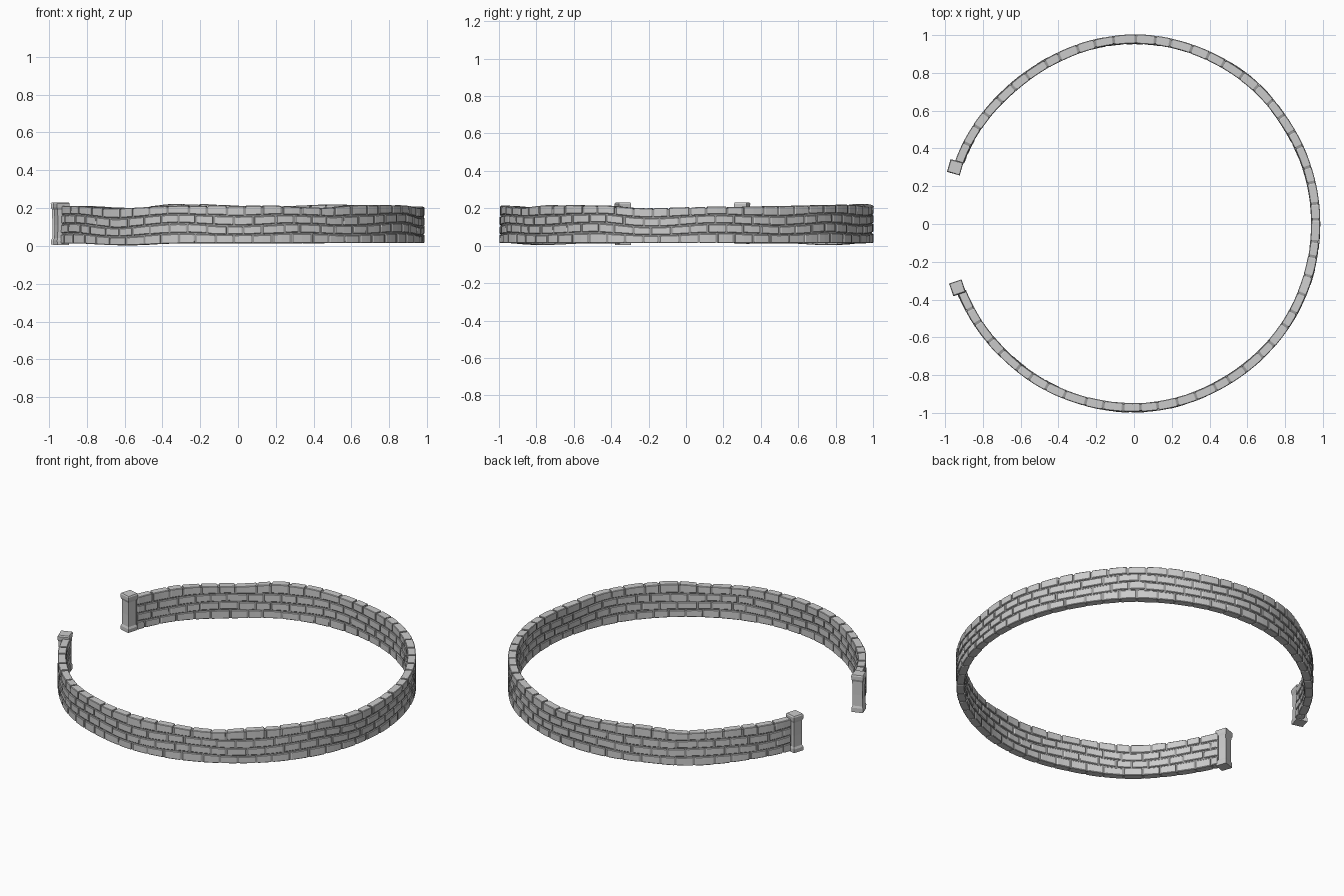
import bpy, bmesh, math, random
from mathutils import Vector

if "Cube" in bpy.data.objects:
    bpy.data.objects.remove(bpy.data.objects["Cube"])

random.seed(4)
START, END = -159.0, 160.8      # wall arc in degrees, gap faces -x
HALF = 0.0235                   # half of the wall thickness
ROWS, COUNT = 4, 54

# wall outline as (degrees, value) keys
RADIUS = [(-180, .982), (-159, .980), (-130, .974), (-90, .973), (-55, .963), (-34, .964),
          (0, .962), (32, .963), (52, .972), (90, .978), (128, .966), (161, .980), (180, .982)]
TOP = [(-180, .205), (-155, .212), (-131, .200), (-108, .212), (-80, .212), (-64, .202),
       (-48, .217), (-28, .215), (-13, .200), (8, .208), (35, .213), (60, .219), (80, .210),
       (108, .222), (126, .200), (145, .210), (161, .208), (180, .205)]
BOTTOM = [(-180, .012), (-150, .013), (-128, .004), (-105, .014), (0, .015), (90, .014),
          (108, .013), (127, .003), (148, .013), (180, .012)]


def lookup(keys, a):
    for (a0, v0), (a1, v1) in zip(keys, keys[1:]):
        if a <= a1:
            t = (a - a0) / (a1 - a0)
            return v0 + (v1 - v0) * (0.5 - 0.5 * math.cos(math.pi * t))
    return keys[-1][1]


def wall_point(a, d, h):
    """angle, offset across the wall, height fraction -> position"""
    low, high = lookup(BOTTOM, a), lookup(TOP, a)
    wave = 0.035 * math.sin(math.radians(a * 9)) * math.sin(math.pi * h)
    r = lookup(RADIUS, a) + d + 0.003 * math.sin(math.radians(a * 5)) * (h - 0.5)
    t = math.radians(a)
    return Vector((r * math.cos(t), r * math.sin(t), low + (high - low) * (h + wave)))


def sweep(bm, stations, section):
    """join rings of section points; section(i) gives (d, h) pairs"""
    rings = [[bm.verts.new(wall_point(a, d, h)) for d, h in section(i)]
             for i, a in enumerate(stations)]
    n = len(rings[0])
    for r0, r1 in zip(rings, rings[1:]):
        for k in range(n):
            bm.faces.new((r0[k], r0[(k + 1) % n], r1[(k + 1) % n], r1[k]))
    bm.faces.new(rings[0][::-1])
    bm.faces.new(rings[-1])


def finish(bm, name):
    bmesh.ops.recalc_face_normals(bm, faces=bm.faces)
    mesh = bpy.data.meshes.new(name)
    bm.to_mesh(mesh)
    bm.free()
    obj = bpy.data.objects.new(name, mesh)
    bpy.context.collection.objects.link(obj)
    return obj


def octagon(d, h0, h1, c, ch):
    return [(-d, h0 + ch), (-d + c, h0), (d - c, h0), (d, h0 + ch),
            (d, h1 - ch), (d - c, h1), (-d + c, h1), (-d, h1 - ch)]


# brick courses, alternate rows shifted by half a brick
pitch = (END - START) / COUNT
gap = 0.33
for row in range(ROWS):
    bm = bmesh.new()
    h0 = row / ROWS + (0.018 if row else 0)
    h1 = (row + 1) / ROWS - (0.018 if row < ROWS - 1 else 0)
    joints = [START + pitch * (i + 0.5 * (row % 2 == 0)) + random.uniform(-.7, .7)
              for i in range(COUNT)]
    joints = [START] + [j for j in joints if START + 1.5 < j < END - 1.5] + [END]
    for a0, a1 in zip(joints, joints[1:]):
        a0, a1, e = a0 + gap, a1 - gap, 0.22
        d = HALF + random.uniform(-.0012, .0012)
        lift = random.uniform(-.008, .008)
        stations = [a0, a0 + e, (a0 + a1) / 2, a1 - e, a1]

        def section(i):
            s = 0.0025 if i in (0, 4) else 0
            return octagon(d - s, h0 + lift * (row > 0) + s * 4, h1 + lift - s * 4,
                           0.003, 0.016)
        sweep(bm, stations, section)
    finish(bm, f"brick_course_{row + 1}")

# recessed mortar core
bm = bmesh.new()
steps = 120
core = HALF - 0.006
sweep(bm, [START + (END - START) * i / steps for i in range(steps + 1)],
      lambda i: [(-core, 0.004), (core, 0.004), (core, 0.965), (-core, 0.965)])
mortar = finish(bm, "mortar_core")
mat = bpy.data.materials.new("mortar_grey")
mat.diffuse_color = (0.32, 0.32, 0.32, 1)
mat.use_nodes = True
mat.node_tree.nodes["Principled BSDF"].inputs["Base Color"].default_value = mat.diffuse_color
mortar.data.materials.append(mat)


# square gate posts with flared foot and cap
def post(name, x, y, angle, foot):
    profile = [(foot, .033), (.030, .033), (.042, .029), (.11, .028),
               (.190, .029), (.204, .034), (.224, .035), (.231, .031)]
    bm = bmesh.new()
    rings = []
    for z, w in profile:
        ring = []
        for sx, sy in ((-1, -1), (1, -1), (1, 1), (-1, 1)):
            p = Vector((sx * w * random.uniform(.97, 1.04), sy * w * random.uniform(.97, 1.04)))
            t = math.radians(angle)
            ring.append(bm.verts.new((x + p.x * math.cos(t) - p.y * math.sin(t),
                                      y + p.x * math.sin(t) + p.y * math.cos(t), z)))
        rings.append(ring)
    for r0, r1 in zip(rings, rings[1:]):
        for k in range(4):
            bm.faces.new((r0[k], r0[(k + 1) % 4], r1[(k + 1) % 4], r1[k]))
    bm.faces.new(rings[0][::-1])
    bm.faces.new(rings[-1])
    finish(bm, name)


post("gate_post_back", -0.947, 0.300, -16, 0.008)
post("gate_post_front", -0.935, -0.337, 19, 0.004)
